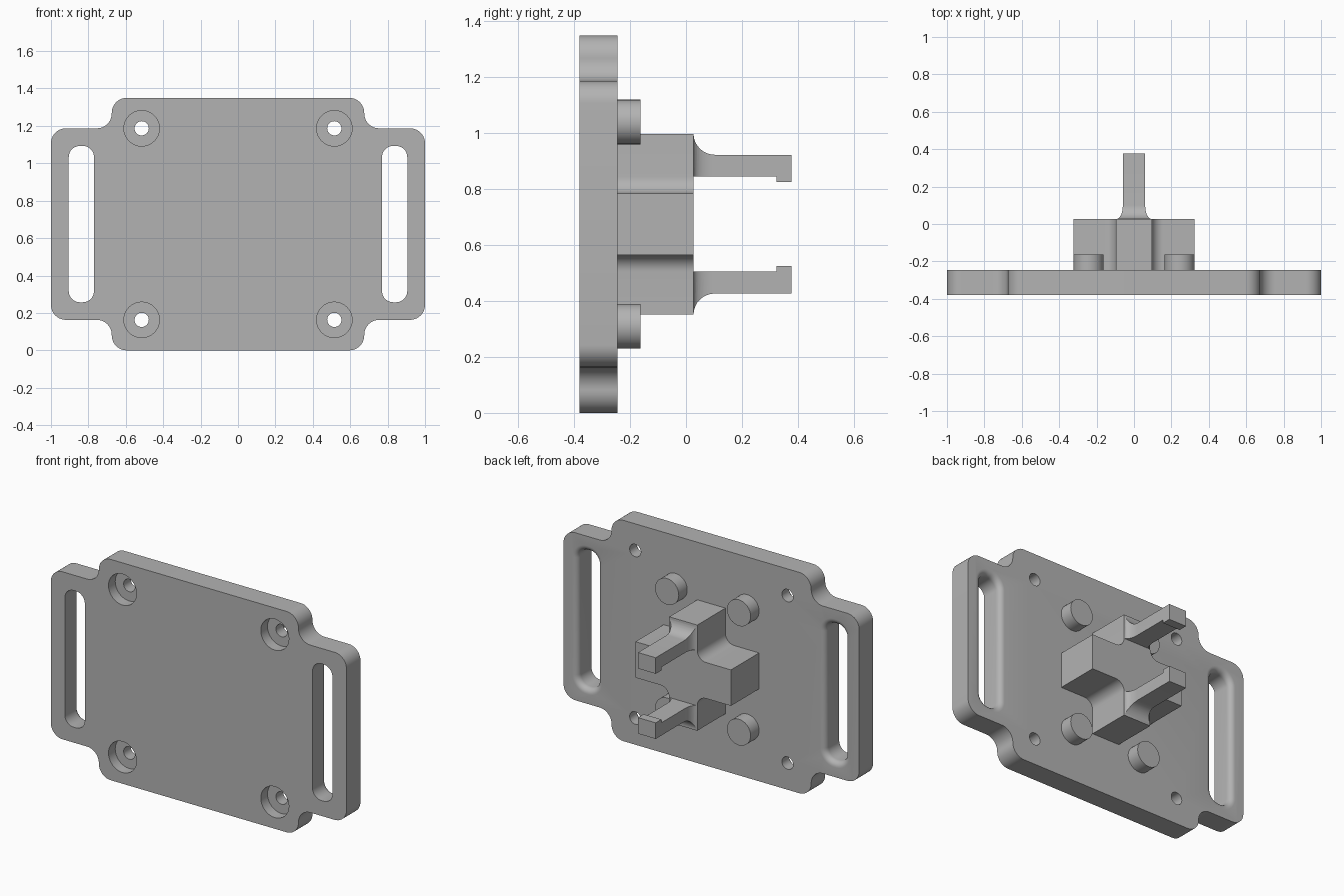
import bpy, bmesh, math
from mathutils import Vector

cube = bpy.data.objects.get("Cube")
if cube:
    bpy.data.objects.remove(cube, do_unlink=True)

grey = bpy.data.materials.new("plain grey")
grey.use_nodes = True
grey.diffuse_color = (0.45, 0.45, 0.45, 1)
grey.node_tree.nodes["Principled BSDF"].inputs["Base Color"].default_value = (0.45, 0.45, 0.45, 1)

FRONT, BACK, MID = -0.38, -0.245, 0.675    # plate faces and mid height


def loft(name, rings):
    """Solid through a list of matching 3D rings, capped at both ends."""
    bm = bmesh.new()
    rows = [[bm.verts.new(p) for p in ring] for ring in rings]
    n = len(rows[0])
    for a, b in zip(rows, rows[1:]):
        for i in range(n):
            bm.faces.new((a[i], a[(i + 1) % n], b[(i + 1) % n], b[i]))
    bm.faces.new(rows[0])
    bm.faces.new(rows[-1])
    bmesh.ops.recalc_face_normals(bm, faces=bm.faces)
    mesh = bpy.data.meshes.new(name)
    bm.to_mesh(mesh)
    bm.free()
    mesh.materials.append(grey)
    obj = bpy.data.objects.new(name, mesh)
    bpy.context.collection.objects.link(obj)
    return obj


def upright(pts, y):
    return [(x, y, z) for x, z in pts]


def slab(name, pts, y0, y1):
    return loft(name, [upright(pts, y0), upright(pts, y1)])


def rounded(corners, steps=10):
    """Round right-angled corners (x, z, radius), inner or outer."""
    out = []
    for i, (x, z, r) in enumerate(corners):
        p = Vector((x, z))
        if r == 0:
            out.append((x, z))
            continue
        u = (Vector(corners[i - 1][:2]) - p).normalized() * r
        v = (Vector(corners[(i + 1) % len(corners)][:2]) - p).normalized() * r
        for k in range(steps + 1):
            t = math.pi / 2 * k / steps
            out.append(tuple(p + u * (1 - math.sin(t)) + v * (1 - math.cos(t))))
    return out


def plus_shape(wide, tall, arm_w, arm_h, outer, inner):
    """Plus outline about the mid height, with outer and inner corner radii."""
    quarter = [(wide, arm_h, outer), (arm_w, arm_h, inner), (arm_w, tall, outer)]
    pts = []
    for sx, sz in ((1, 1), (-1, 1), (-1, -1), (1, -1)):
        part = [(sx * x, MID + sz * z, r) for x, z, r in quarter]
        pts += part if sx == sz else part[::-1]
    return rounded(pts)


def circle(cx, cz, r, n=32):
    return [(cx + r * math.cos(math.tau * i / n), cz + r * math.sin(math.tau * i / n)) for i in range(n)]


def combine(obj, tool, operation):
    mod = obj.modifiers.new("cut", "BOOLEAN")
    mod.operation, mod.solver, mod.object = operation, "EXACT", tool
    bpy.context.view_layer.objects.active = obj
    bpy.ops.object.modifier_apply(modifier=mod.name)
    bpy.data.objects.remove(tool, do_unlink=True)


def slot_ring(side, y, grow):
    x0, x1, h, r = 0.77 - grow, 0.905 + grow, 0.418 + grow, 0.06 + grow
    box = [(x0, -h), (x1, -h), (x1, h), (x0, h)]
    return upright(rounded([(side * x, MID + z, r) for x, z in box]), y)


# Mounting plate with an ear on each side
plate = slab("mounting_plate", plus_shape(1.0, MID, 0.675, 0.512, 0.08, 0.08), FRONT, BACK)

# Strap slots, rounded over at the back
EASE = 0.035
for side in (-1, 1):
    rings = [slot_ring(side, FRONT - 0.05, 0)]
    for k in range(7):
        t = math.pi / 2 * k / 6
        rings.append(slot_ring(side, BACK - EASE + EASE * math.sin(t), EASE * (1 - math.cos(t))))
    rings.append(slot_ring(side, BACK + 0.05, EASE))
    combine(plate, loft("slot_cutter", rings), "DIFFERENCE")

# Screw holes with counterbores at the front
for x in (-0.515, 0.515):
    for z in (MID - 0.512, MID + 0.512):
        combine(plate, slab("bore_cutter", circle(x, z, 0.095), FRONT - 0.05, FRONT + 0.065), "DIFFERENCE")
        combine(plate, slab("hole_cutter", circle(x, z, 0.038), FRONT, BACK + 0.05), "DIFFERENCE")
parts = [plate]

# Cross-shaped block on the back
parts.append(slab("cross_block", plus_shape(0.323, 0.323, 0.095, 0.11, 0, 0.06), BACK - 0.01, 0.027))

# Locating pegs
for x in (-0.243, 0.243):
    for z in (MID - 0.365, MID + 0.365):
        parts.append(slab("locating_peg", circle(x, z, 0.08), BACK - 0.01, -0.163))

# Snap clips: hooked side profile trimmed by a flared plan
ROOT, TIP = 0.027, 0.378
arc = [math.pi / 2 * k / 8 for k in range(9)]
hook = [(ROOT - 0.02, 0.17), (TIP - 0.055, 0.17), (TIP - 0.055, 0.15), (TIP, 0.15), (TIP, 0.248)]
hook += [(ROOT + 0.077 * (1 - math.sin(t)), 0.323 - 0.075 * math.cos(t)) for t in arc]
hook += [(ROOT - 0.02, 0.323)]
half = [(0.095, ROOT - 0.03)]
half += [(0.06 + 0.035 * (1 - math.sin(t)), ROOT + 0.068 * (1 - math.cos(t))) for t in arc]
half += [(0.06, TIP + 0.05)]
plan = half + [(-x, y) for x, y in reversed(half)]
for sign, name in ((1, "upper_clip"), (-1, "lower_clip")):
    clip = loft(name, [[(x, y, MID + sign * z) for y, z in hook] for x in (-0.12, 0.12)])
    trim = loft("clip_trim", [[(x, y, z) for x, y in plan] for z in (0.1, 1.2)])
    combine(clip, trim, "INTERSECT")
    parts.append(clip)

# Smooth the rounded faces and keep hard edges
bpy.ops.object.select_all(action="DESELECT")
for obj in parts:
    obj.select_set(True)
bpy.context.view_layer.objects.active = plate
bpy.ops.object.shade_smooth_by_angle(angle=math.radians(30))
